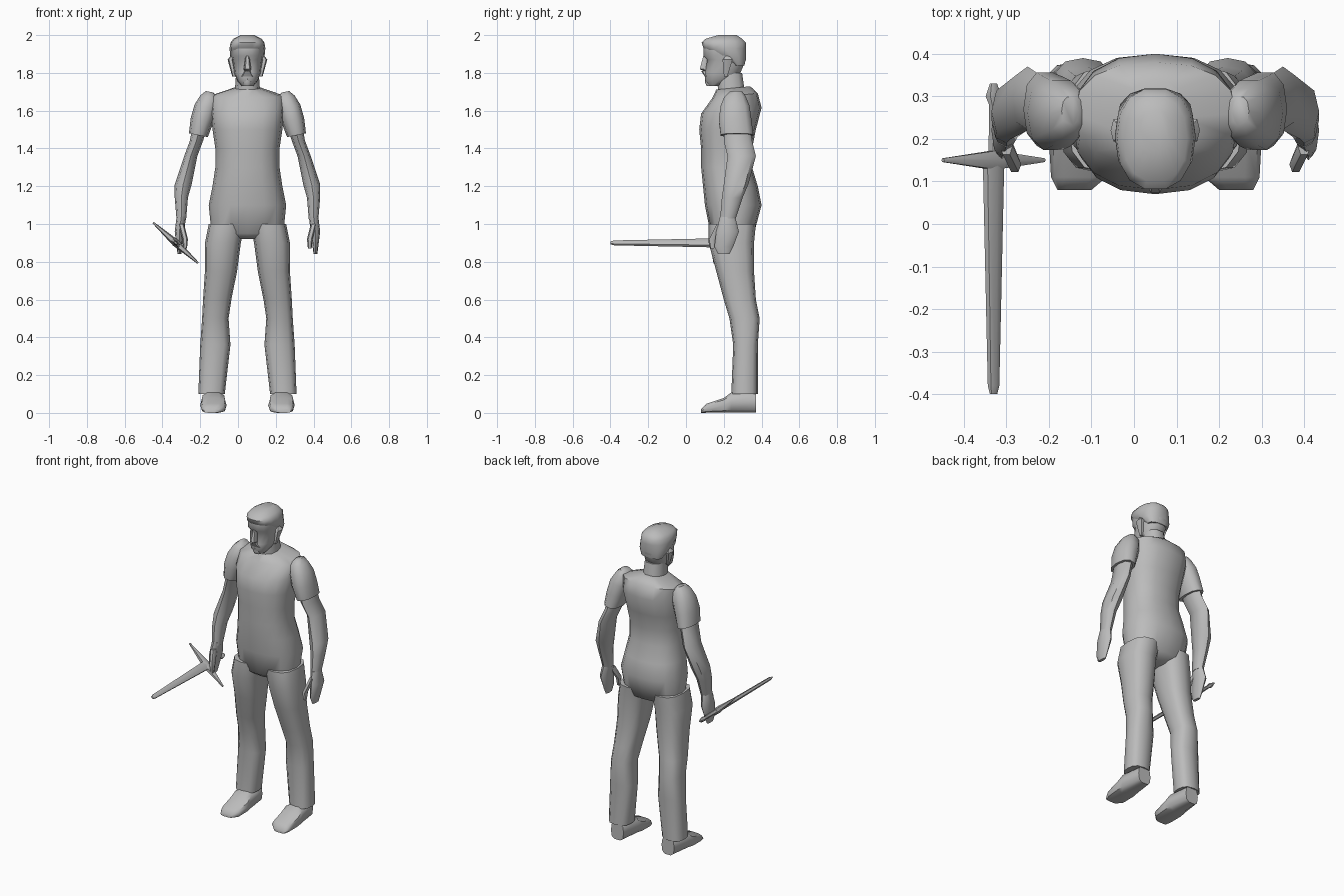
import bpy, bmesh, math
from mathutils import Matrix, Vector

if "Cube" in bpy.data.objects:
    bpy.data.objects.remove(bpy.data.objects["Cube"])

gray = bpy.data.materials.new("plain gray")
gray.use_nodes = True
gray.diffuse_color = (.5, .5, .5, 1)
gray.node_tree.nodes["Principled BSDF"].inputs["Base Color"].default_value = gray.diffuse_color

# The body stands beside the sword, so its mirror plane is off centre
body_place = Matrix.Translation((.05, 0, 0))
mirrored_place = body_place @ Matrix.Scale(-1, 4, Vector((1, 0, 0)))
sides_of_body = {"left": body_place, "right": mirrored_place}


def level(z, wide, front, back, x=0, lean=0, pitch=0):
    """Horizontal cross-section: centre and two half axes."""
    deep = (back - front) / 2
    return (Vector((x, front + deep, z)),
            Vector((wide / 2, 0, lean * wide / 2)),
            Vector((0, deep, pitch * deep)))


def upright(y, wide, low, high, x=0):
    """Cross-section facing the front: centre and two half axes."""
    tall = (high - low) / 2
    return (Vector((x, y, low + tall)), Vector((wide / 2, 0, 0)), Vector((0, 0, tall)))


def soften(value, power):
    return math.copysign(abs(value) ** power, value)


def loft(name, *sections, place=body_place, sides=10, power=.85):
    """Skin a row of cross-sections and close both ends."""
    bm = bmesh.new()
    loops = []
    for centre, across, along in sections:
        angles = [math.tau * i / sides for i in range(sides)]
        loops.append([bm.verts.new(place @ (centre
                                            + across * soften(math.cos(a), power)
                                            + along * soften(math.sin(a), power)))
                      for a in angles])
    for lower, upper in zip(loops, loops[1:]):
        for i in range(sides):
            bm.faces.new((lower[i - 1], lower[i], upper[i], upper[i - 1]))
    bm.faces.new(loops[0])
    bm.faces.new(loops[-1])
    bmesh.ops.recalc_face_normals(bm, faces=bm.faces)
    mesh = bpy.data.meshes.new(name)
    bm.to_mesh(mesh)
    bm.free()
    mesh.materials.append(gray)
    part = bpy.data.objects.new(name, mesh)
    bpy.context.collection.objects.link(part)
    bpy.ops.object.select_all(action="DESELECT")
    part.select_set(True)
    bpy.context.view_layer.objects.active = part
    bpy.ops.object.shade_smooth_by_angle(angle=math.radians(50))


# Torso, from crotch to neckline
loft("torso",
     level(z=.92, wide=.12, front=.17, back=.3),
     level(z=.95, wide=.38, front=.13, back=.36),
     level(z=1.1, wide=.41, front=.1, back=.4),
     level(z=1.2, wide=.37, front=.09, back=.38),
     level(z=1.3, wide=.34, front=.08, back=.35),
     level(z=1.4, wide=.34, front=.08, back=.35),
     level(z=1.5, wide=.37, front=.07, back=.37),
     level(z=1.6, wide=.39, front=.08, back=.4, pitch=.1),
     level(z=1.68, wide=.38, front=.14, back=.38, pitch=.1),
     level(z=1.72, wide=.14, front=.16, back=.34, pitch=.1),
     sides=16)

# Neck and head
loft("neck",
     level(z=1.66, wide=.14, front=.17, back=.32),
     level(z=1.8, wide=.12, front=.16, back=.3))
loft("head",
     level(z=1.73, wide=.06, front=.12, back=.2),
     level(z=1.76, wide=.11, front=.1, back=.25),
     level(z=1.8, wide=.14, front=.1, back=.29),
     level(z=1.87, wide=.16, front=.11, back=.32),
     level(z=1.89, wide=.17, front=.09, back=.32),
     level(z=1.93, wide=.17, front=.09, back=.32),
     sides=14)
loft("hair",
     level(z=1.84, wide=.14, front=.24, back=.31),
     level(z=1.88, wide=.18, front=.17, back=.32),
     level(z=1.93, wide=.19, front=.09, back=.32),
     level(z=1.96, wide=.18, front=.08, back=.32),
     level(z=1.98, wide=.15, front=.1, back=.3),
     level(z=2, wide=.07, front=.17, back=.27),
     sides=14)
loft("nose",
     level(z=1.81, wide=.03, front=.09, back=.12),
     level(z=1.82, wide=.04, front=.07, back=.12),
     level(z=1.89, wide=.02, front=.09, back=.12), sides=6)
loft("moustache",
     level(z=1.78, wide=.07, front=.1, back=.13),
     level(z=1.81, wide=.03, front=.08, back=.13), sides=8)
loft("chin",
     level(z=1.73, wide=.04, front=.11, back=.16),
     level(z=1.75, wide=.05, front=.1, back=.16),
     level(z=1.77, wide=.03, front=.1, back=.16), sides=8)

# Paired parts
for side, place in sides_of_body.items():
    loft(side + "_ear",
         level(z=1.78, x=.07, wide=.02, front=.2, back=.22),
         level(z=1.87, x=.09, wide=.03, front=.19, back=.25),
         level(z=1.89, x=.08, wide=.02, front=.21, back=.23),
         place=place, sides=6)
    loft(side + "_sleeve",
         level(z=1.47, x=.26, wide=.1, front=.18, back=.36, lean=.2),
         level(z=1.55, x=.24, wide=.12, front=.17, back=.35, lean=.2),
         level(z=1.62, x=.22, wide=.12, front=.18, back=.34, lean=.2),
         level(z=1.67, x=.2, wide=.1, front=.2, back=.32, lean=.2),
         level(z=1.7, x=.2, wide=.04, front=.23, back=.3, lean=.2),
         place=place)
    loft(side + "_arm",
         level(z=1.02, x=.35, wide=.05, front=.18, back=.26),
         level(z=1.14, x=.35, wide=.07, front=.19, back=.3),
         level(z=1.21, x=.34, wide=.09, front=.2, back=.33),
         level(z=1.36, x=.3, wide=.07, front=.22, back=.37),
         level(z=1.44, x=.27, wide=.07, front=.2, back=.35),
         level(z=1.52, x=.25, wide=.08, front=.2, back=.34),
         place=place, sides=8)
    loft(side + "_hand",
         level(z=.84, x=.36, wide=.02, front=.17, back=.23),
         level(z=.88, x=.36, wide=.03, front=.15, back=.25),
         level(z=.96, x=.36, wide=.05, front=.16, back=.28),
         level(z=1.04, x=.35, wide=.05, front=.18, back=.26),
         place=place, sides=8)
    loft(side + "_thumb",
         level(z=.87, x=.33, wide=.02, front=.13, back=.15),
         level(z=.92, x=.33, wide=.03, front=.12, back=.16),
         level(z=1, x=.35, wide=.03, front=.16, back=.21),
         place=place, sides=6)
    loft(side + "_trouser_leg",
         level(z=.1, x=.19, wide=.14, front=.24, back=.38),
         level(z=.36, x=.17, wide=.16, front=.25, back=.38),
         level(z=.5, x=.17, wide=.14, front=.23, back=.39),
         level(z=.6, x=.16, wide=.15, front=.2, back=.37),
         level(z=.75, x=.14, wide=.17, front=.16, back=.36),
         level(z=.9, x=.13, wide=.19, front=.12, back=.36),
         level(z=1, x=.11, wide=.19, front=.12, back=.37),
         place=place, sides=12, power=.75)
    loft(side + "_shoe",
         upright(y=.08, x=.19, wide=.08, low=0, high=.02),
         upright(y=.11, x=.18, wide=.13, low=0, high=.05),
         upright(y=.2, x=.18, wide=.14, low=0, high=.08),
         upright(y=.24, x=.18, wide=.13, low=0, high=.11),
         upright(y=.37, x=.18, wide=.09, low=0, high=.11),
         place=place, power=.65)

# Sword, held forward in the right hand with a slanted crossguard
sword_place = Matrix.Translation((-.33, .15, .9)) @ Matrix.Rotation(math.radians(-48), 4, "Y")
loft("sword_blade",
     upright(y=-.55, wide=.01, low=-.01, high=.01),
     upright(y=-.53, wide=.02, low=-.015, high=.015),
     upright(y=0, wide=.03, low=-.03, high=.03),
     place=sword_place, sides=6)
loft("sword_guard",
     *[level(z=.16 * t, wide=.04 - .03 * abs(t), front=.02 * abs(t) - .025, back=.025 - .02 * abs(t))
       for t in (-1, -.8, 0, .8, 1)],
     place=sword_place, sides=6)
loft("sword_grip",
     upright(y=0, wide=.03, low=-.01, high=.01),
     upright(y=.13, wide=.02, low=-.01, high=.01),
     upright(y=.15, wide=.03, low=-.02, high=.02),
     upright(y=.18, wide=.01, low=-.01, high=.01),
     place=sword_place, sides=6)
